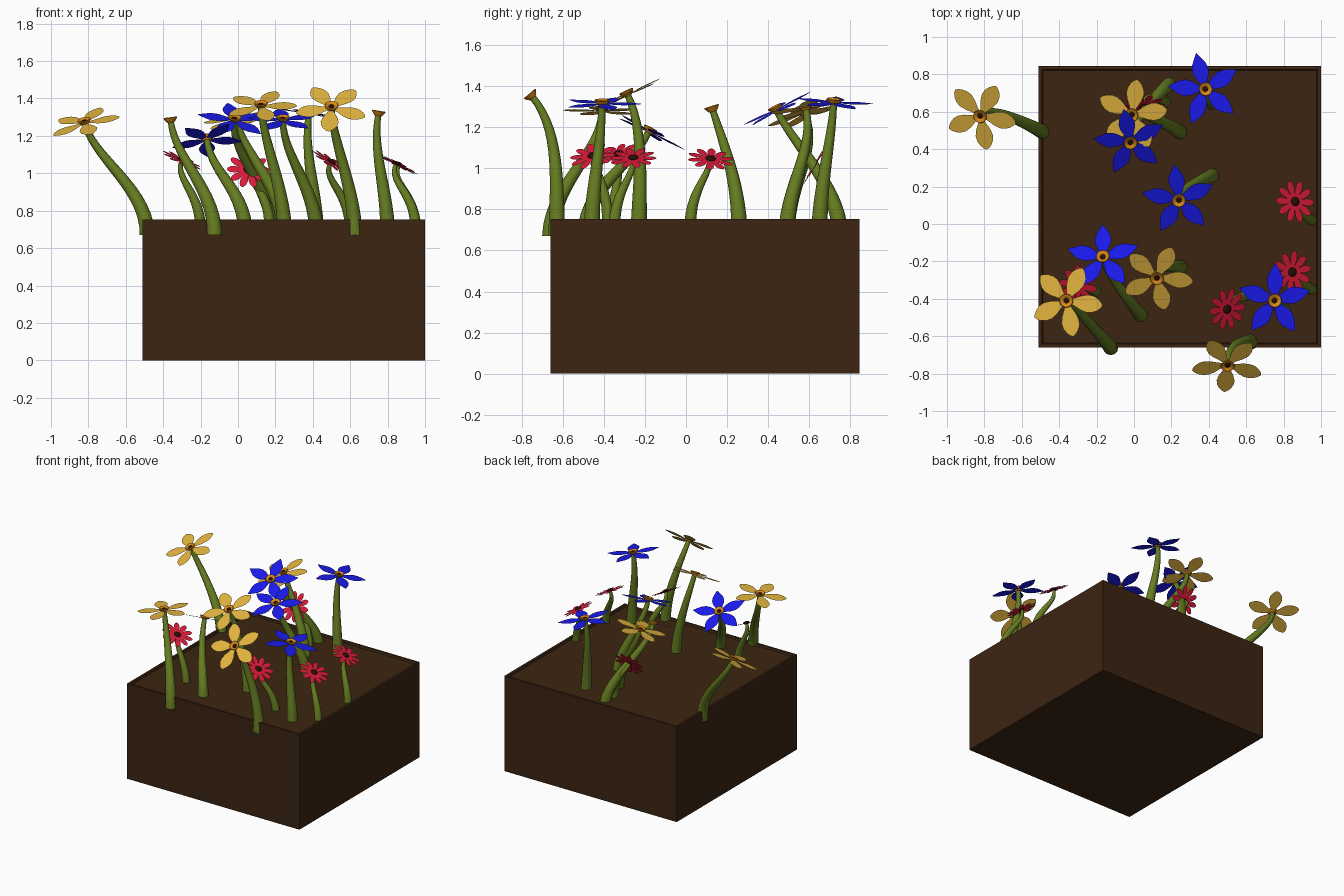
import bpy, bmesh, math
from mathutils import Vector, Matrix

if "Cube" in bpy.data.objects:
    bpy.data.objects.remove(bpy.data.objects["Cube"])


def material(name, rgb):
    m = bpy.data.materials.new(name)
    m.diffuse_color = (*rgb, 1)
    m.use_nodes = True
    m.node_tree.nodes["Principled BSDF"].inputs["Base Color"].default_value = m.diffuse_color
    return m


BROWN = material("soil_brown", (0.045, 0.018, 0.006))
GREEN = material("stem_green", (0.13, 0.20, 0.015))
YELLOW = material("petal_yellow", (0.75, 0.45, 0.05))
BLUE = material("petal_blue", (0.01, 0.01, 0.80))
RED = material("petal_red", (0.70, 0.01, 0.04))
ORANGE = material("centre_orange", (0.70, 0.25, 0.01))
DARK = material("centre_dark", (0.02, 0.005, 0.002))


def finish(name, bm, mat, matrix=None, smooth=False):
    me = bpy.data.meshes.new(name)
    bm.to_mesh(me)
    bm.free()
    me.materials.append(mat)
    ob = bpy.data.objects.new(name, me)
    bpy.context.collection.objects.link(ob)
    if matrix:
        ob.matrix_world = matrix
    if smooth:
        for o in bpy.context.selected_objects:
            o.select_set(False)
        ob.select_set(True)
        bpy.context.view_layer.objects.active = ob
        bpy.ops.object.shade_smooth_by_angle(angle=math.radians(50))
    return ob


def loft(bm, rings):
    rows = [[bm.verts.new(p) for p in r] for r in rings]
    n = len(rows[0])
    for a, b in zip(rows, rows[1:]):
        for i in range(n):
            j = (i + 1) % n
            bm.faces.new((a[i], a[j], b[j], b[i]))
    bm.faces.new(rows[0][::-1])
    bm.faces.new(rows[-1])


# tapered stem swept along a bezier
def stem(name, base, head, normal, lift, reach, r0, r1):
    p = [base, base + Vector((0, 0, lift)), head - normal * reach, head]
    rings, steps, sides = [], 14, 12
    for k in range(steps + 1):
        t = k / steps
        u = 1 - t
        c = p[0]*u**3 + p[1]*3*u*u*t + p[2]*3*u*t*t + p[3]*t**3
        d = ((p[1]-p[0])*u*u + (p[2]-p[1])*2*u*t + (p[3]-p[2])*t*t).normalized()
        x = Vector((0, 1, 0)).cross(d).normalized()
        y = d.cross(x)
        r = r0 + (r1 - r0) * t
        rings.append([c + (x*math.cos(a) + y*math.sin(a)) * r
                      for a in (2*math.pi*i/sides for i in range(sides))])
    bm = bmesh.new()
    loft(bm, rings)
    finish(name, bm, GREEN, smooth=True)


# flat ring of petals from a half-outline (radius, half width)
def petals(name, mat, matrix, outline, count, phase):
    bm = bmesh.new()
    pts = outline + [(r, -w) for r, w in reversed(outline) if w > 0]
    for k in range(count):
        rot = Matrix.Rotation(math.radians(phase) + 2*math.pi*k/count, 3, 'Z')
        bm.faces.new([bm.verts.new(rot @ Vector((r, -w, 0))) for r, w in pts])
    finish(name, bm, mat, matrix)


# lathed centre piece from (radius, height) profile
def lathe(name, mat, matrix, profile, sides=20):
    bm = bmesh.new()
    loft(bm, [[Vector((r*math.cos(a), r*math.sin(a), z))
               for a in (2*math.pi*i/sides for i in range(sides))] for r, z in profile])
    finish(name, bm, mat, matrix, smooth=True)


def head_matrix(pos, n):
    x = (Vector((1, 0, 0)) - n * n.x).normalized()
    y = n.cross(x)
    return Matrix.Translation(pos) @ Matrix((x, y, n)).transposed().to_4x4()


# soil block with a shallow rim
bm = bmesh.new()
bmesh.ops.create_cube(bm, size=1, matrix=Matrix.Translation((0.245, 0.0925, 0.3765))
                      @ Matrix.Diagonal((1.51, 1.505, 0.753, 1)))
top = max(bm.faces, key=lambda f: f.calc_center_median().z)
bmesh.ops.inset_region(bm, faces=[top], thickness=0.025, depth=0)
bmesh.ops.inset_region(bm, faces=[top], thickness=0.008, depth=-0.014)
finish("soil_block", bm, BROWN)

ROUND = [(0.015, 0.012), (0.045, 0.022), (0.08, 0.039), (0.115, 0.048), (0.145, 0.044),
         (0.17, 0.031), (0.187, 0.015), (0.195, 0)]
POINTED = [(0.015, 0.012), (0.045, 0.025), (0.08, 0.040), (0.11, 0.044), (0.14, 0.037),
           (0.17, 0.020), (0.19, 0.007), (0.2, 0)]
SLIM = [(0.012, 0.006), (0.04, 0.013), (0.07, 0.020), (0.095, 0.018), (0.11, 0.009), (0.115, 0)]

# head position, facing, base xy, petal phase
yellow = [
    ((-0.82, 0.58, 1.27), (-0.22, -0.35, 0.9), (-0.485, 0.49), -80),
    ((-0.01, 0.585, 1.29), (-0.2, -0.2, 0.95), (0.25, 0.49), 10),
    ((0.123, -0.285, 1.36), (-0.05, -0.42, 0.9), (0.25, -0.23), -78),
    ((-0.36, -0.41, 1.28), (-0.12, 0.0, 0.99), (-0.125, -0.66), -80),
    ((0.5, -0.75, 1.35), (0.0, -0.65, 0.76), (0.625, -0.63), -95)]
blue = [
    ((0.38, 0.72, 1.32), (0.15, 0.06, 0.98), (0.42, 0.65), 104),
    ((-0.02, 0.44, 1.285), (0.1, -0.45, 0.89), (0.19, 0.75), 100),
    ((0.24, 0.13, 1.285), (0.0, -0.31, 0.95), (0.42, 0.26), 97),
    ((-0.166, -0.18, 1.18), (-0.1, 0.45, 0.88), (0.04, -0.49), 90),
    ((0.75, -0.41, 1.315), (0.16, 0.0, 0.98), (0.8, -0.46), 88)]
red = [
    ((0.86, 0.12, 1.045), (0.45, 0.1, 0.88), (0.95, 0.02), 0),
    ((0.845, -0.257, 1.05), (0.42, -0.05, 0.9), (0.95, -0.35), 10),
    ((0.497, -0.455, 1.06), (0.52, -0.2, 0.83), (0.6, -0.38), 0),
    ((-0.3, -0.33, 1.07), (0.4, -0.2, 0.9), (-0.2, -0.36), 20),
    ((0.055, 0.63, 1.02), (0.05, -0.85, 0.5), (0.17, 0.65), 0)]

# large five-petal flowers
for label, mat, shape, rows in (("yellow", YELLOW, ROUND, yellow), ("blue", BLUE, POINTED, blue)):
    for i, (pos, n, base, phase) in enumerate(rows, 1):
        pos, n = Vector(pos), Vector(n).normalized()
        m = head_matrix(pos, n)
        stem(f"{label}_stem_{i}", Vector((*base, 0.67)), pos, n, 0.25, 0.21, 0.041, 0.016)
        petals(f"{label}_petals_{i}", mat, m, shape, 5, phase)
        lathe(f"{label}_cup_{i}", ORANGE, m,
              [(0.02, -0.008), (0.03, 0.005), (0.037, 0.016), (0.034, 0.02),
               (0.02, 0.016), (0.014, 0.008)])
        lathe(f"{label}_pistil_{i}", DARK, m, [(0.014, 0.006), (0.014, 0.012), (0.006, 0.016)], 12)

# small many-petal flowers
for i, (pos, n, base, phase) in enumerate(red, 1):
    pos, n = Vector(pos), Vector(n).normalized()
    m = head_matrix(pos, n)
    stem(f"red_stem_{i}", Vector((*base, 0.7)), pos, n, 0.2, 0.11, 0.03, 0.011)
    petals(f"red_petals_{i}", RED, m, SLIM, 10, phase)
    lathe(f"red_centre_{i}", DARK, m, [(0.018, -0.005), (0.025, 0.004), (0.018, 0.012), (0.006, 0.015)], 16)
